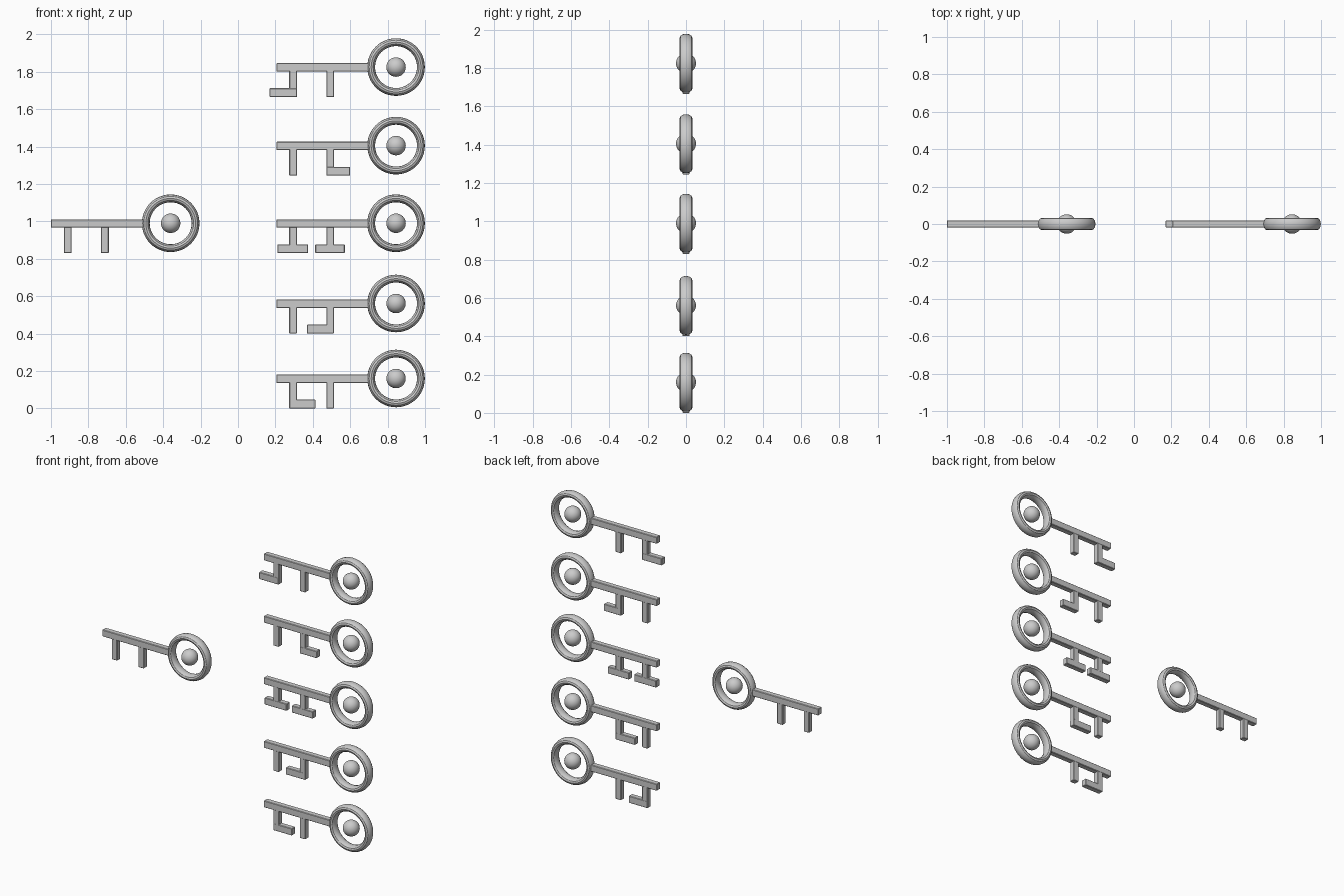
import bpy

if "Cube" in bpy.data.objects:
    bpy.data.objects.remove(bpy.data.objects["Cube"])

RING_R, RING_T, RING_DEPTH = 0.133, 0.021, 0.033
SHAFT_L, SHAFT_R = -0.64, -0.125
TOOTH_X = (-0.550, -0.352)
TOOTH_W, TOOTH_BOTTOM, FOOT_TOP = 0.042, -0.160, -0.113


def bar(name, x0, x1, z0, z1, depth):
    """Rectangular bar with softly chamfered edges, centred on y = 0."""
    bpy.ops.mesh.primitive_cube_add(size=1, location=((x0 + x1) / 2, 0, (z0 + z1) / 2))
    ob = bpy.context.object
    ob.name = name
    ob.scale = (x1 - x0, depth, z1 - z0)
    bpy.ops.object.transform_apply(location=False, rotation=False, scale=True)
    mod = ob.modifiers.new("soft_edges", 'BEVEL')
    mod.width, mod.segments = 0.003, 1
    return ob


def key(label, cx, cz, feet):
    # Bow: flattened ring with a ball in the middle
    bpy.ops.mesh.primitive_torus_add(major_radius=RING_R, minor_radius=RING_T,
                                     major_segments=48, minor_segments=12,
                                     location=(cx, 0, cz), rotation=(1.5707963, 0, 0))
    ring = bpy.context.object
    ring.name = label + "_ring"
    ring.scale.z = RING_DEPTH / RING_T
    bpy.ops.object.shade_smooth_by_angle()
    bpy.ops.mesh.primitive_uv_sphere_add(segments=32, ring_count=16, radius=0.052,
                                         location=(cx, 0, cz))
    bpy.context.object.name = label + "_ball"
    bpy.ops.object.shade_smooth_by_angle()

    # Shaft and the two teeth
    bar(label + "_shaft", cx + SHAFT_L, cx + SHAFT_R, cz - 0.024, cz + 0.021, 0.038)
    for i, tx in enumerate(TOOTH_X):
        bar(f"{label}_tooth_{i + 1}", cx + tx - TOOTH_W / 2, cx + tx + TOOTH_W / 2,
            cz + TOOTH_BOTTOM, cz - 0.015, 0.036)

    # Feet at the tooth ends: (tooth index, reach left, reach right)
    for i, left, right in feet:
        x = cx + TOOTH_X[i]
        bar(f"{label}_foot_{i + 1}", x - left, x + right,
            cz + TOOTH_BOTTOM, cz + FOOT_TOP, 0.037)


H = TOOTH_W / 2
key("blank_key", -0.36, 0.99, [])
key("key_1", 0.845, 1.825, [(0, 0.126, H)])
key("key_2", 0.845, 1.405, [(1, H, 0.107)])
key("key_3", 0.845, 0.99, [(0, 0.085, 0.080), (1, 0.080, 0.078)])
key("key_4", 0.845, 0.561, [(1, 0.125, H)])
key("key_5", 0.845, 0.16, [(0, H, 0.120)])
